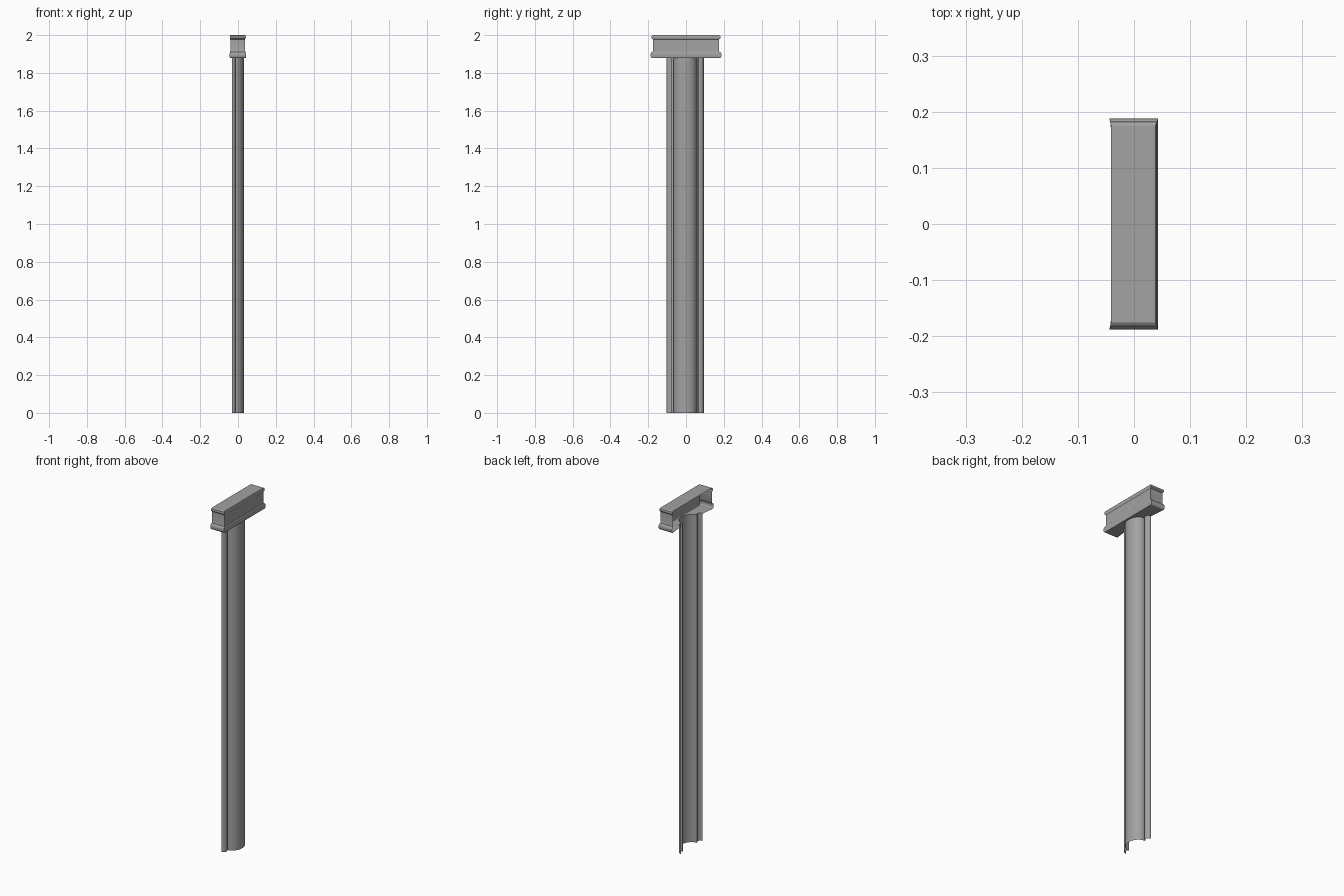
import bpy
import math

if "Cube" in bpy.data.objects:
    bpy.data.objects.remove(bpy.data.objects["Cube"])

stone = bpy.data.materials.new("grey_stone")
stone.use_nodes = True
GREY = (0.36, 0.36, 0.36, 1)
stone.diffuse_color = GREY
stone.node_tree.nodes["Principled BSDF"].inputs["Base Color"].default_value = GREY


def add_mesh(name, verts, faces, angle=35):
    mesh = bpy.data.meshes.new(name)
    mesh.from_pydata(verts, [], faces)
    mesh.materials.append(stone)
    obj = bpy.data.objects.new(name, mesh)
    bpy.context.collection.objects.link(obj)
    bpy.ops.object.select_all(action='DESELECT')
    obj.select_set(True)
    bpy.context.view_layer.objects.active = obj
    bpy.ops.object.shade_smooth_by_angle(angle=math.radians(angle))
    return obj


def loft(name, rings):
    """Skin a stack of open outlines, each with the same number of points."""
    n = len(rings[0])
    verts = [p for ring in rings for p in ring]
    faces = [(r * n + i, r * n + i + 1, (r + 1) * n + i + 1, (r + 1) * n + i)
             for r in range(len(rings) - 1) for i in range(n - 1)]
    return add_mesh(name, verts, faces)


def arc(cx, cy, rx, ry, start, end, steps):
    angles = [math.radians(start + (end - start) * i / steps) for i in range(steps + 1)]
    return [(cx + rx * math.cos(a), cy + ry * math.sin(a)) for a in angles]


SHAFT_TOP = 1.88
MID_Y = -0.005   # the shaft sits slightly off the capital's middle

# Shaft outline: half round with a rounded bead along each edge, open behind
bead = arc(-0.033, 0.080, 0.021, 0.019, 90, 0, 6) + [(-0.013, 0.070), (-0.022, 0.068)]
half = bead + [(-0.022, 0.062)] + arc(-0.016, 0, 0.047, 0.062, 90, 0, 10)
outline = [(x, MID_Y - y) for x, y in half] + [(x, MID_Y + y) for x, y in half[-2::-1]]
loft("half_round_shaft", [[(x, y, z) for x, y in outline] for z in (0, SHAFT_TOP)])


# Capital: moulding carried round three sides, open behind
def capital_ring(out, z):
    front, back, end = 0.038 + 0.005 * out, -0.041 - 0.003 * out, 0.175 + 0.013 * out
    return [(back, -end, z), (front, -end, z), (front, end, z), (back, end, z)]


torus = [(0.4 + 0.6 * x, 1.894 + z) for x, z in arc(0, 0, 1, 0.016, -90, 90, 8)]
neck = [(0.15, 1.911), (0, 1.916), (0, 1.978)]
crown = [(0.35, 1.980), (0.6, 1.984), (0.62, 1.990), (0.5, 1.996), (0.05, 2.0)]
profile = torus + neck + crown
loft("capital_moulding", [capital_ring(o, z) for o, z in profile])

# Top plate
add_mesh("capital_top", capital_ring(*profile[-1]), [(0, 1, 2, 3)])

# Underside plate, notched round the shaft
floor_z = profile[0][1]
floor = capital_ring(*profile[0]) + [(x, y, floor_z) for x, y in reversed(outline)]
add_mesh("capital_underside", floor, [tuple(reversed(range(len(floor))))])
